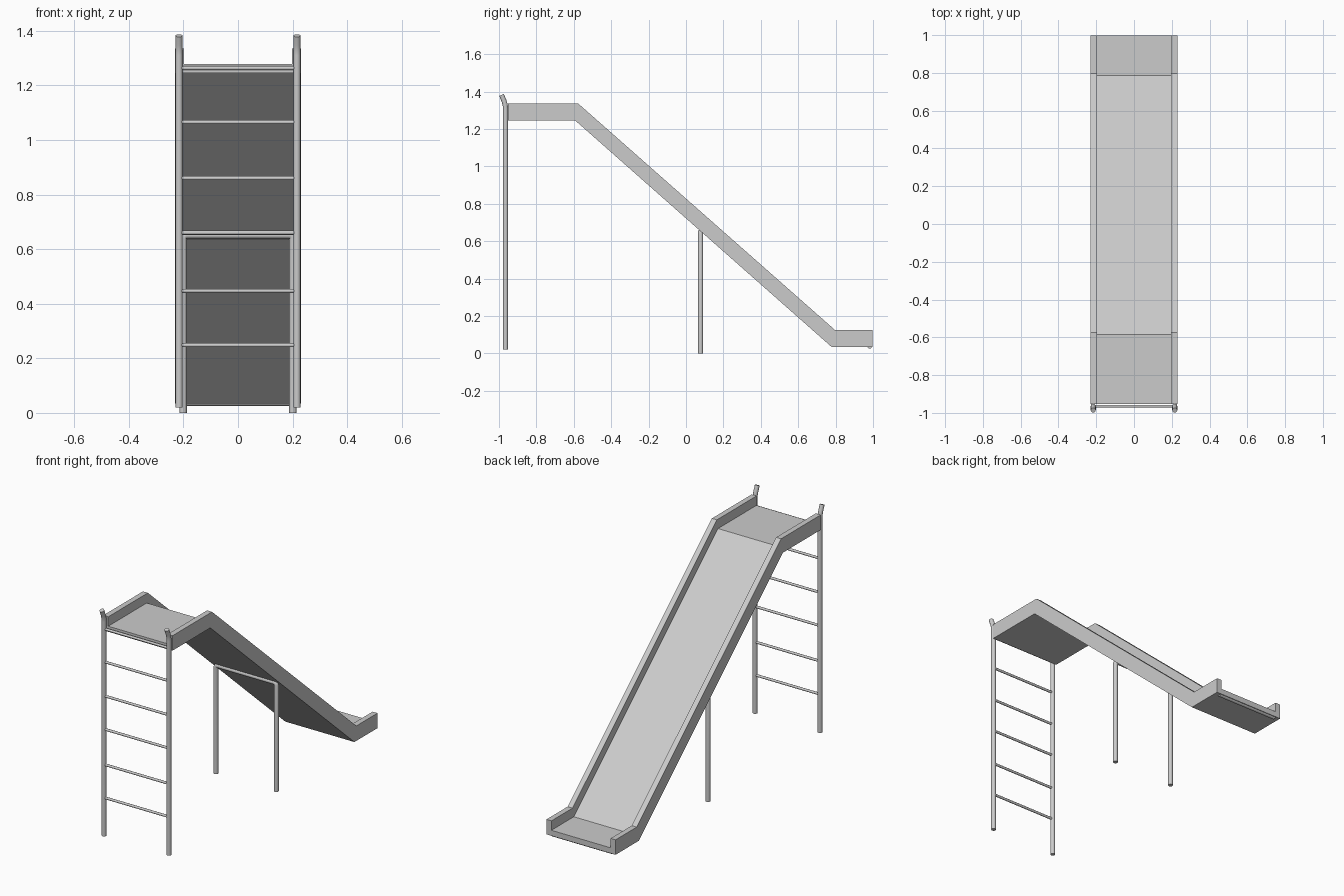
import bpy, bmesh, math

if "Cube" in bpy.data.objects:
    bpy.data.objects.remove(bpy.data.objects["Cube"])


def tube(name, points, radius):
    """Round capped tube along a path."""
    cu = bpy.data.curves.new(name, 'CURVE')
    cu.dimensions = '3D'
    cu.bevel_depth = radius
    cu.bevel_resolution = 4
    cu.use_fill_caps = True
    sp = cu.splines.new('POLY')
    sp.points.add(len(points) - 1)
    for p, co in zip(sp.points, points):
        p.co = (*co, 1)
    ob = bpy.data.objects.new(name, cu)
    bpy.context.collection.objects.link(ob)
    bpy.ops.object.select_all(action='DESELECT')
    ob.select_set(True)
    bpy.context.view_layer.objects.active = ob
    bpy.ops.object.convert(target='MESH')
    bpy.ops.object.shade_smooth_by_angle(angle=math.radians(40))
    return bpy.context.object


# Slide chute: U-shaped section swept along bottom / top rail lines (y, z)
bottom = [(-0.952, 1.245), (-0.592, 1.245), (0.778, 0.035), (0.998, 0.035)]
top = [(-0.952, 1.335), (-0.575, 1.335), (0.797, 0.125), (0.998, 0.125)]
bed = 0.37  # bed surface as a fraction of the wall height
section = [(-0.23, 0), (0.23, 0), (0.23, 1), (0.197, 1),
           (0.197, bed), (-0.197, bed), (-0.197, 1), (-0.23, 1)]
bm = bmesh.new()
rings = []
for (yb, zb), (yt, zt) in zip(bottom, top):
    rings.append([bm.verts.new((x, yb + (yt - yb) * t, zb + (zt - zb) * t))
                  for x, t in section])
n = len(section)
for a, b in zip(rings, rings[1:]):
    for i in range(n):
        j = (i + 1) % n
        bm.faces.new((a[i], a[j], b[j], b[i]))
for r in (rings[0], rings[-1]):
    bm.faces.new(r)
bmesh.ops.recalc_face_normals(bm, faces=bm.faces)
me = bpy.data.meshes.new("slide_chute")
bm.to_mesh(me)
bm.free()
bpy.context.collection.objects.link(bpy.data.objects.new("slide_chute", me))

# Rounded lip under the exit end
tube("exit_lip", [(-0.2, 0.982, 0.038), (0.2, 0.982, 0.038)], 0.012)

# Ladder posts with bent handles
for side, s in (("left", -1), ("right", 1)):
    x = 0.216 * s
    tube(f"ladder_post_{side}",
         [(x, -0.965, 0.02), (x, -0.965, 1.31), (x, -0.967, 1.33),
          (x, -0.973, 1.35), (x, -0.986, 1.382)], 0.0135)

# Ladder rungs
for i, z in enumerate((0.248, 0.447, 0.66, 0.86, 1.065, 1.263)):
    tube(f"ladder_rung_{i + 1}", [(-0.21, -0.965, z), (0.21, -0.965, z)], 0.0075)

# Bent support frame under the slope
right = [(0.201, 0), (0.201, 0.638), (0.198, 0.647), (0.19, 0.651)]
path = [(-x, 0.078, z) for x, z in right] + [(x, 0.078, z) for x, z in reversed(right)]
tube("support_frame", path, 0.0135)
